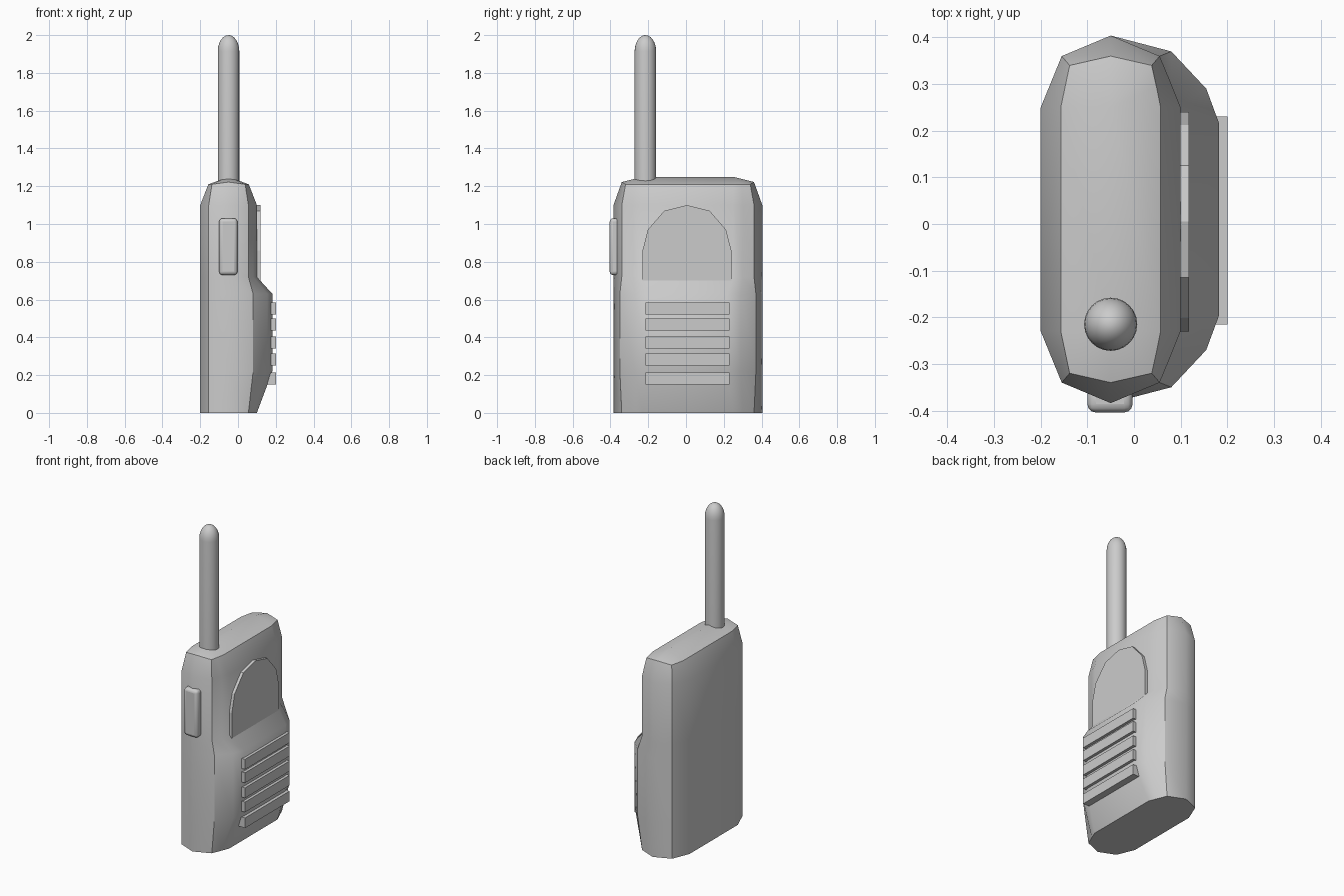
import bpy, bmesh, math

if "Cube" in bpy.data.objects:
    bpy.data.objects.remove(bpy.data.objects["Cube"])

CX, CY = -0.05, 0.01   # body / antenna centre lines


def finish(bm, name):
    bmesh.ops.recalc_face_normals(bm, faces=bm.faces)
    me = bpy.data.meshes.new(name)
    bm.to_mesh(me)
    bm.free()
    ob = bpy.data.objects.new(name, me)
    bpy.context.collection.objects.link(ob)
    return ob


def box(name, lo, hi, bevel=0.0):
    bm = bmesh.new()
    bmesh.ops.create_cube(bm, size=1)
    for v in bm.verts:
        v.co = [(a + b) / 2 + c * (b - a) for a, b, c in zip(lo, hi, v.co)]
    ob = finish(bm, name)
    if bevel:
        mod = ob.modifiers.new("bevel", 'BEVEL')
        mod.width, mod.segments = bevel, 3
        for p in ob.data.polygons:
            p.use_smooth = True
        ob.data.set_sharp_from_angle(angle=math.radians(40))
    return ob


# Body: half cross-sections (x, half width), mirrored in y and lofted upward
plain = [(-.2, .24), (-.155, .35), (CX, .394), (.055, .35), (.08, .29), (.1, .24)]
bulge = [(-.2, .24), (-.155, .35), (CX, .394), (.08, .36), (.155, .28), (.182, .207)]
crown = [(-.157, .24), (-.138, .33), (CX, .35), (.038, .33), (.048, .285), (.057, .24)]
levels = [(0, plain), (.22, bulge), (.63, bulge), (.72, plain), (1.1, plain), (1.21, crown)]

bm = bmesh.new()
rings = []
for z, half in levels:
    pts = [(x, CY + w) for x, w in half] + [(x, CY - w) for x, w in reversed(half)]
    rings.append([bm.verts.new((x, y, z)) for x, y in pts])
for i in (2, 9):
    rings[-1][i].co.z = 1.222
n = len(rings[0])
for a, b in zip(rings, rings[1:]):
    for i in range(n):
        j = (i + 1) % n
        bm.faces.new((a[i], a[j], b[j], b[i]))
bm.faces.new(rings[0])

# Arched crown with a central ridge
top = rings[-1]
r1 = bm.verts.new((CX, CY + .24, 1.25))
r2 = bm.verts.new((CX, CY - .24, 1.25))
for i in range(5):
    bm.faces.new((r1, top[i], top[i + 1]))
    bm.faces.new((r2, top[i + 6], top[i + 7]))
bm.faces.new((r1, top[5], top[6], r2))
bm.faces.new((r2, top[11], top[0], r1))

# Smooth shading with crisp corner columns and end rims
for f in bm.faces:
    f.smooth = True
sharp = [[r[i] for r in rings] for i in (1, 3, 8, 10)]
sharp += [r + [r[0]] for r in (rings[0], rings[-1])]
for chain in sharp:
    for a, b in zip(chain, chain[1:]):
        bm.edges.get((a, b)).smooth = False
finish(bm, "body")

# Arched screen plate
arch = [(.235, .70), (.235, .86), (.207, .97), (.12, 1.07), (0, 1.10)]
outline = [(CY - .005 + y, z) for y, z in arch] + [(CY - .005 - y, z) for y, z in arch[-2::-1]]
bm = bmesh.new()
face = bm.faces.new([bm.verts.new((.09, y, z)) for y, z in outline])
ext = bmesh.ops.extrude_face_region(bm, geom=[face])
for v in ext["geom"]:
    if isinstance(v, bmesh.types.BMVert):
        v.co.x = .118
finish(bm, "screen_plate")

# Speaker grille bars
for i, z in enumerate((.15, .25, .34, .435, .52)):
    box(f"grille_bar_{i + 1}", (.155, -.215, z), (.2, .23, z + .064))

# Side push button
box("talk_button", (-.1, -.404, .73), (-.003, -.35, 1.03), .018)

# Antenna: revolved profile with a rounded tip
R, Z0, TIP = .057, 1.19, .085
prof = [(R, Z0)] + [(R * math.cos(t), 2 - TIP + TIP * math.sin(t))
                    for t in (k * math.pi / 12 for k in range(6))]
bm = bmesh.new()
SEG = 24
rows = [[bm.verts.new((CX + r * math.cos(2 * math.pi * k / SEG),
                       -.215 + r * math.sin(2 * math.pi * k / SEG), z))
         for k in range(SEG)] for r, z in prof]
for a, b in zip(rows, rows[1:]):
    for k in range(SEG):
        bm.faces.new((a[k], a[(k + 1) % SEG], b[(k + 1) % SEG], b[k]))
apex = bm.verts.new((CX, -.215, 2))
for k in range(SEG):
    bm.faces.new((rows[-1][k], rows[-1][(k + 1) % SEG], apex))
for f in bm.faces:
    f.smooth = True
bm.faces.new(rows[0])
finish(bm, "antenna")
